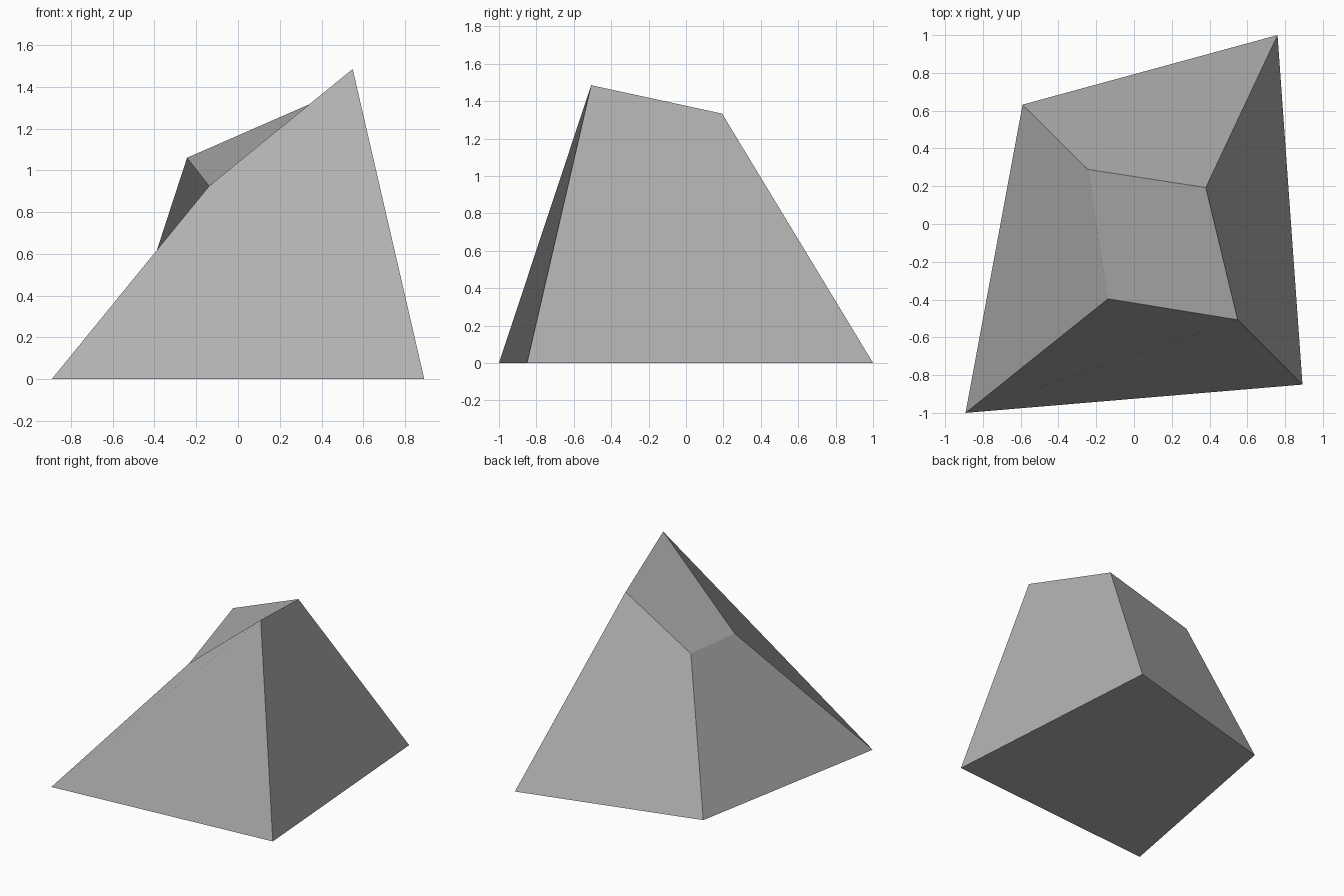
import bpy
import bmesh

old = bpy.data.objects.get("Cube")
if old:
    bpy.data.objects.remove(old, do_unlink=True)

# Single stone grey
stone = bpy.data.materials.new("stone_grey")
stone.use_nodes = True
grey = (0.44, 0.44, 0.44, 1)
stone.diffuse_color = grey
stone.node_tree.nodes["Principled BSDF"].inputs["Base Color"].default_value = grey

# Irregular block: four ground corners and four crown corners, in the same order
base = [(-0.892, -1, 0), (0.892, -0.85, 0), (0.76, 1, 0), (-0.59, 0.632, 0)]
crown = [(-0.138, -0.396, 0.925), (0.549, -0.507, 1.485),
         (0.38, 0.193, 1.333), (-0.244, 0.289, 1.06)]

bm = bmesh.new()
low = [bm.verts.new(p) for p in base]
high = [bm.verts.new(p) for p in crown]
bm.faces.new(low[::-1])
bm.faces.new(high)

# Four sloping sides
for i in range(4):
    j = (i + 1) % 4
    bm.faces.new((low[i], low[j], high[j], high[i]))

mesh = bpy.data.meshes.new("rock")
bm.to_mesh(mesh)
bm.free()
mesh.materials.append(stone)
rock = bpy.data.objects.new("rock", mesh)
bpy.context.scene.collection.objects.link(rock)
